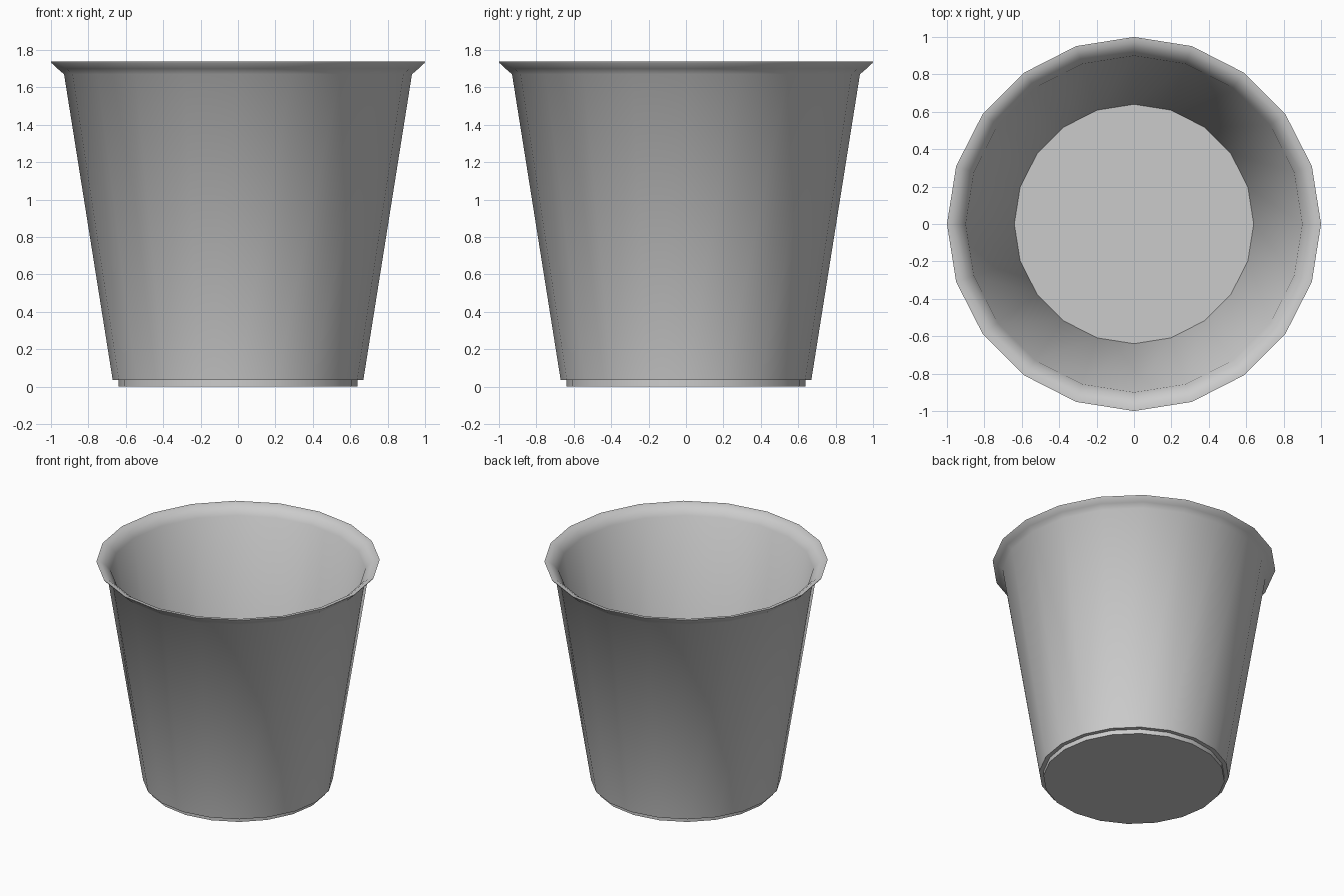
import bpy, bmesh, math

if "Cube" in bpy.data.objects:
    bpy.data.objects.remove(bpy.data.objects["Cube"])

SIDES = 20


def lathe(name, profile, closed=False):
    """Spin an (r, z) profile around z; r = 0 ends are capped with one face."""
    bm = bmesh.new()
    rings = []
    for r, z in profile:
        rings.append([bm.verts.new((r * math.cos(2 * math.pi * i / SIDES),
                                    r * math.sin(2 * math.pi * i / SIDES), z))
                      for i in range(SIDES)])
    for a, b in zip(rings, rings[1:]):
        for i in range(SIDES):
            j = (i + 1) % SIDES
            bm.faces.new((a[i], a[j], b[j], b[i]))
    if closed:
        bm.faces.new(rings[0])
        bm.faces.new(rings[-1])
    bmesh.ops.recalc_face_normals(bm, faces=bm.faces)
    mesh = bpy.data.meshes.new(name)
    bm.to_mesh(mesh)
    bm.free()
    ob = bpy.data.objects.new(name, mesh)
    bpy.context.collection.objects.link(ob)
    bpy.ops.object.select_all(action='DESELECT')
    ob.select_set(True)
    bpy.context.view_layer.objects.active = ob
    bpy.ops.object.shade_smooth_by_angle(angle=math.radians(50))
    return ob


# Bucket: foot, stepped outer wall, flared lip, inner wall and floor
lathe("bucket", [
    (0.64, 0.0), (0.64, 0.035), (0.67, 0.035),   # foot and step
    (0.93, 1.67), (0.965, 1.70), (0.997, 1.73),  # outer wall and flare
    (1.0, 1.737), (0.97, 1.735), (0.935, 1.71),  # lip
    (0.90, 1.67), (0.64, 0.035),                 # inner wall
], closed=True)
